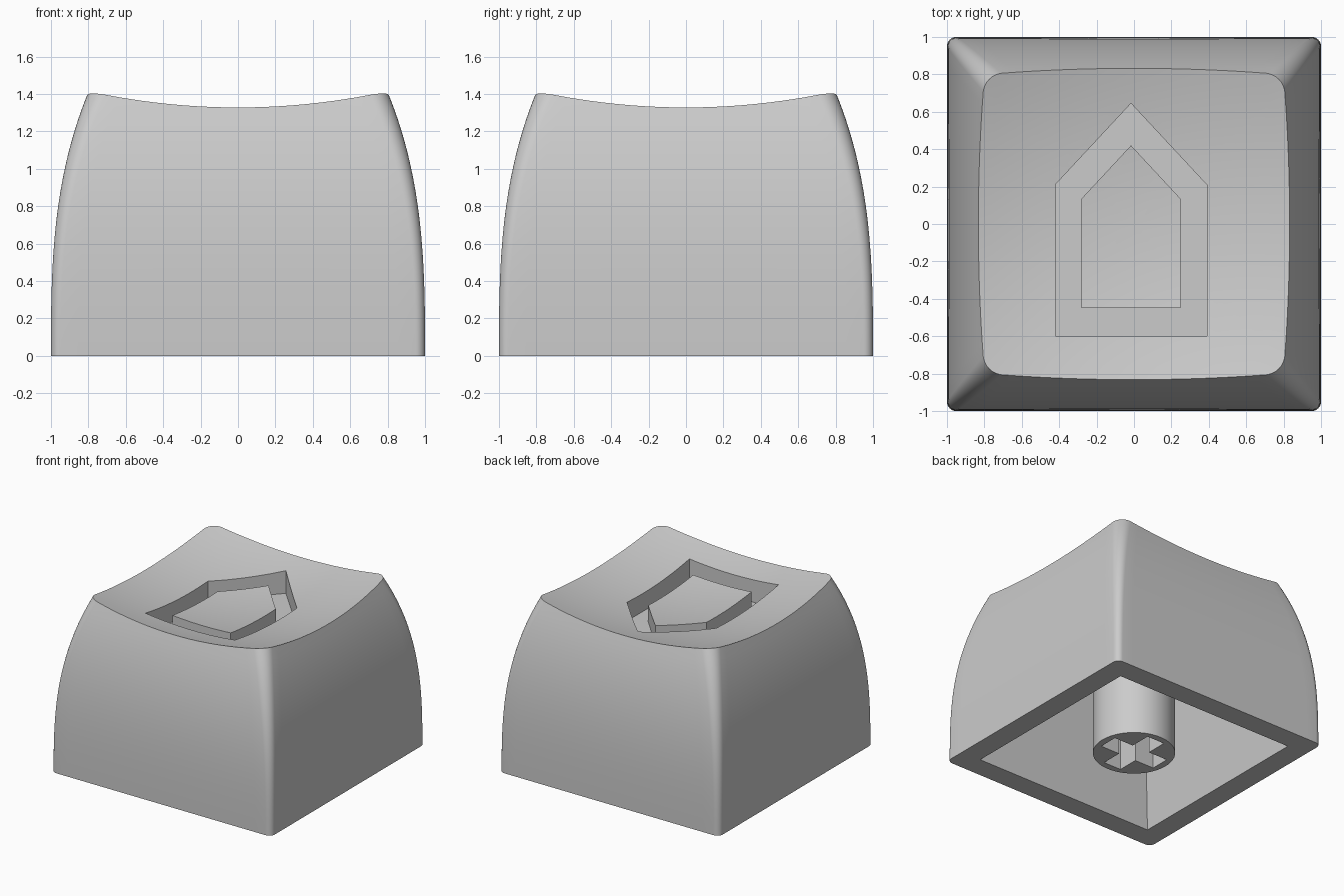
import bpy, bmesh
from math import cos, sin, pi, radians

cube = bpy.data.objects.get("Cube")
if cube:
    bpy.data.objects.remove(cube, do_unlink=True)

grey = bpy.data.materials.new("plain_grey")
grey.use_nodes = True
grey.diffuse_color = (0.6, 0.6, 0.6, 1)
grey.node_tree.nodes["Principled BSDF"].inputs["Base Color"].default_value = grey.diffuse_color


def loft(name, loops, cyclic=False, cutter=False):
    """Skin matching loops of points; a one-point loop closes in a fan."""
    bm = bmesh.new()
    rings = [[bm.verts.new(p) for p in loop] for loop in loops]
    pairs = list(zip(rings, rings[1:]))
    if cyclic:
        pairs.append((rings[-1], rings[0]))
    for a, b in pairs:
        n = len(a)
        for i in range(n):
            j = (i + 1) % n
            bm.faces.new((a[i], a[j], b[0]) if len(b) == 1 else (a[i], a[j], b[j], b[i]))
    if not cyclic:
        for ring in (rings[0], rings[-1]):
            if len(ring) > 1:
                bm.faces.new(ring)
    bmesh.ops.recalc_face_normals(bm, faces=bm.faces)
    mesh = bpy.data.meshes.new(name)
    bm.to_mesh(mesh)
    bm.free()
    mesh.materials.append(grey)
    obj = bpy.data.objects.new(name, mesh)
    bpy.context.collection.objects.link(obj)
    obj.hide_render = cutter
    return obj


def at_z(points, z):
    return [(x, y, z) for x, y in points]


def square(h):
    return [(-h, -h), (h, -h), (h, h), (-h, h)]


def finish(obj, cutters):
    """Cut, remove the cutters and smooth all but the sharp edges."""
    bpy.ops.object.select_all(action='DESELECT')
    bpy.context.view_layer.objects.active = obj
    obj.select_set(True)
    for c in cutters:
        mod = obj.modifiers.new("cut", 'BOOLEAN')
        mod.operation, mod.solver, mod.object = 'DIFFERENCE', 'EXACT', c
        bpy.ops.object.modifier_apply(modifier=mod.name)
        bpy.data.objects.remove(c, do_unlink=True)
    bpy.ops.object.shade_smooth_by_angle(angle=radians(30))


# Cap shape: bulging walls, rounded corners, round dish on top
def dish(x, y):
    return 1.225 + 0.148 * (x * x + y * y)


def wall(col, z):
    cx, cy, dx, dy = col
    t = z / 1.41
    half, r = 1 - 0.2 * t ** 2.9, 0.05 + 0.05 * t * t
    return (half - r) * cx + r * dx, (half - r) * cy + r * dy


def rim(col):
    z = 1.35
    for _ in range(30):
        z = dish(*wall(col, z))
    return z


# Columns around the cap: a corner arc, then a straight side, four times
columns = []
for q in range(4):
    c, s = round(cos(q * pi / 2)), round(sin(q * pi / 2))
    corner = [(1, 1, cos(a * pi / 16), sin(a * pi / 16)) for a in range(9)]
    side = [(1 - f / 10, 1, 0, 1) for f in range(1, 20)]
    for x, y, dx, dy in corner + side:
        columns.append((c * x - s * y, s * x + c * y, c * dx - s * dy, s * dx + c * dy))

tops = [rim(col) for col in columns]
loops = []
for i in range(21):
    loops.append([(*wall(col, top * i / 20), top * i / 20) for col, top in zip(columns, tops)])
edge = loops[-1]
for i in range(11, 0, -1):
    k = i / 12
    loops.append([(x * k, y * k, dish(x * k, y * k)) for x, y, _ in edge])
loops.append([(0, 0, dish(0, 0))])
cap = loft("keycap_shell", loops)


# House-shaped groove around a raised island
def house(half, low, eaves, peak, mid=-0.016):
    return [(mid - half, low), (mid + half, low), (mid + half, eaves),
            (mid, peak), (mid - half, eaves)]


outer = house(0.405, -0.6, 0.21, 0.645)
inner = house(0.265, -0.45, 0.135, 0.42)
floor, above = 1.1, 1.6
groove = loft("groove_cutter", [at_z(outer, floor), at_z(outer, above),
                                at_z(inner, above), at_z(inner, floor)], True, True)

# Hollow underside
hollow = loft("hollow_cutter", [at_z(square(0.825), -0.02), at_z(square(0.68), 1.0)], cutter=True)
finish(cap, [hollow, groove])

# Stem with a cross-shaped socket
circle = [(0.31 * cos(a * pi / 32), 0.31 * sin(a * pi / 32)) for a in range(64)]
stem = loft("stem", [at_z(circle, 0), at_z(circle, 1.03)])
l, w = 0.255, 0.08
arm = [(l, -w), (l, w), (w, w)]
cross = arm + [(-y, x) for x, y in arm] + [(-x, -y) for x, y in arm] + [(y, -x) for x, y in arm]
socket = loft("socket_cutter", [at_z(cross, -0.05), at_z(cross, 0.45)], cutter=True)
finish(stem, [socket])
